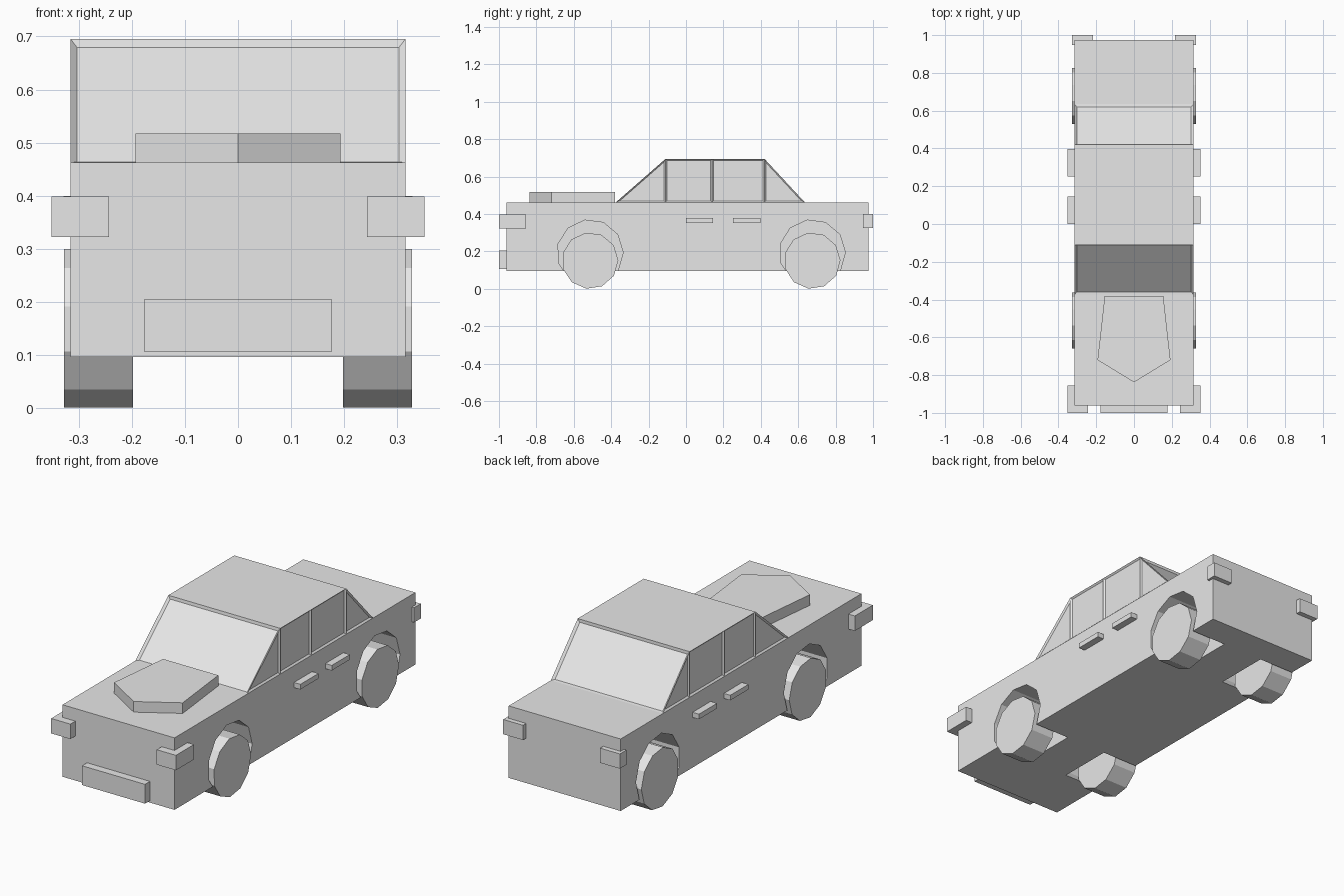
import bpy, bmesh, math

cube = bpy.data.objects.get("Cube")
if cube:
    bpy.data.objects.remove(cube, do_unlink=True)

grey = bpy.data.materials.new("plain_grey")
grey.use_nodes = True
grey.diffuse_color = (0.8, 0.8, 0.8, 1)
grey.node_tree.nodes["Principled BSDF"].inputs["Base Color"].default_value = (0.8, 0.8, 0.8, 1)


def finish(name, bm):
    bmesh.ops.recalc_face_normals(bm, faces=bm.faces[:])
    mesh = bpy.data.meshes.new(name)
    bm.to_mesh(mesh)
    bm.free()
    mesh.materials.append(grey)
    obj = bpy.data.objects.new(name, mesh)
    bpy.context.collection.objects.link(obj)
    return obj


def prism(name, outline, offset):
    """Extrude a closed 3D outline along an offset."""
    bm = bmesh.new()
    face = bm.faces.new([bm.verts.new(p) for p in outline])
    moved = bmesh.ops.extrude_face_region(bm, geom=[face])["geom"]
    verts = [v for v in moved if isinstance(v, bmesh.types.BMVert)]
    bmesh.ops.translate(bm, verts=verts, vec=offset)
    # The starting face must survive as the back cap
    if not face.is_valid or len(bm.faces) < len(outline) + 2:
        bmesh.ops.holes_fill(bm, edges=bm.edges[:], sides=0)
    return finish(name, bm)


def box(name, x, y, z):
    outline = [(x[0], y[0], z[0]), (x[1], y[0], z[0]), (x[1], y[1], z[0]), (x[0], y[1], z[0])]
    return prism(name, outline, (0, 0, z[1] - z[0]))


def disc(name, side, inner, outer, y, z, radius):
    """Eleven-sided drum with its axis along x."""
    angles = [math.radians(7.5 + 360 / 11 * k) for k in range(11)]
    outline = [(side * inner, y - radius * math.sin(a), z - radius * math.cos(a)) for a in angles]
    return prism(name, outline, (side * (outer - inner), 0, 0))


# Body shell: one side outline, joined across the width
POINTS = {
    "front_low": (-0.96, 0.097), "back_low": (0.975, 0.097),
    "back_top": (0.975, 0.463), "rear_base": (0.635, 0.463),
    "belt_c": (0.42, 0.463), "belt_b": (0.14, 0.463), "belt_a": (-0.11, 0.463),
    "screen_base": (-0.375, 0.463), "front_top": (-0.96, 0.463),
    "roof_a": (-0.11, 0.695), "roof_b": (0.14, 0.695), "roof_c": (0.42, 0.695),
}
LOWER = ["front_low", "back_low", "back_top", "rear_base", "belt_c", "belt_b", "belt_a",
         "screen_base", "front_top"]
PANES = [["screen_base", "belt_a", "roof_a"], ["belt_a", "belt_b", "roof_b", "roof_a"],
         ["belt_b", "belt_c", "roof_c", "roof_b"], ["belt_c", "rear_base", "roof_c"]]
RIM = ["front_low", "back_low", "back_top", "rear_base", "roof_c", "roof_b", "roof_a",
       "screen_base", "front_top"]

bm = bmesh.new()
left = {n: bm.verts.new((0.315, y, z)) for n, (y, z) in POINTS.items()}
right = {n: bm.verts.new((-0.315, y, z)) for n, (y, z) in POINTS.items()}
side_windows, screens = [], []
for verts in (left, right):
    bm.faces.new([verts[n] for n in LOWER])
    side_windows += [bm.faces.new([verts[n] for n in pane]) for pane in PANES]
for a, b in zip(RIM, RIM[1:] + RIM[:1]):
    face = bm.faces.new([left[a], left[b], right[b], right[a]])
    if (a, b) in (("rear_base", "roof_c"), ("roof_a", "screen_base")):
        screens.append(face)
bmesh.ops.recalc_face_normals(bm, faces=bm.faces[:])
# Sunken window panes
bmesh.ops.inset_individual(bm, faces=side_windows, thickness=0.008, depth=-0.008, use_even_offset=True)
bmesh.ops.inset_individual(bm, faces=screens, thickness=0.012, depth=-0.01, use_even_offset=True)
body = finish("body", bm)

# Wheels and the wells cut for them
cutters = []
for side, side_name in ((1, "left"), (-1, "right")):
    for y, end in ((-0.513, "front"), (0.675, "rear")):
        disc(f"{end}_{side_name}_wheel", side, 0.198, 0.327, y, 0.151, 0.151)
        well = disc(f"{end}_{side_name}_well", side, 0.115, 0.4, y, 0.193, 0.177)
        well.hide_render = True
        cut = body.modifiers.new("wheel_well", "BOOLEAN")
        cut.operation = "DIFFERENCE"
        cut.solver = "EXACT"
        cut.object = well
        cutters.append(well)
bpy.context.view_layer.update()
carved = bpy.data.meshes.new_from_object(body.evaluated_get(bpy.context.evaluated_depsgraph_get()))
body.modifiers.clear()
body.data = carved
for well in cutters:
    bpy.data.objects.remove(well, do_unlink=True)

# Lamps and door handles, mirrored on both sides
for side, side_name in ((1, "left"), (-1, "right")):
    def mirrored(name, x, y, z):
        box(f"{side_name}_{name}", (side * x[0], side * x[1]), y, z)
    mirrored("headlamp", (0.243, 0.351), (-1, -0.855), (0.323, 0.399))
    mirrored("tail_lamp", (0.217, 0.328), (0.947, 1), (0.325, 0.4))
    mirrored("front_door_handle", (0.3, 0.351), (0, 0.145), (0.352, 0.378))
    mirrored("rear_door_handle", (0.3, 0.351), (0.252, 0.397), (0.352, 0.378))

# Front plate and bonnet scoop
box("front_plate", (-0.177, 0.177), (-1, -0.95), (0.107, 0.205))
scoop = [(-0.155, -0.38), (-0.193, -0.72), (0, -0.838), (0.193, -0.72), (0.155, -0.38)]
prism("bonnet_scoop", [(x, y, 0.455) for x, y in scoop], (0, 0, 0.062))
